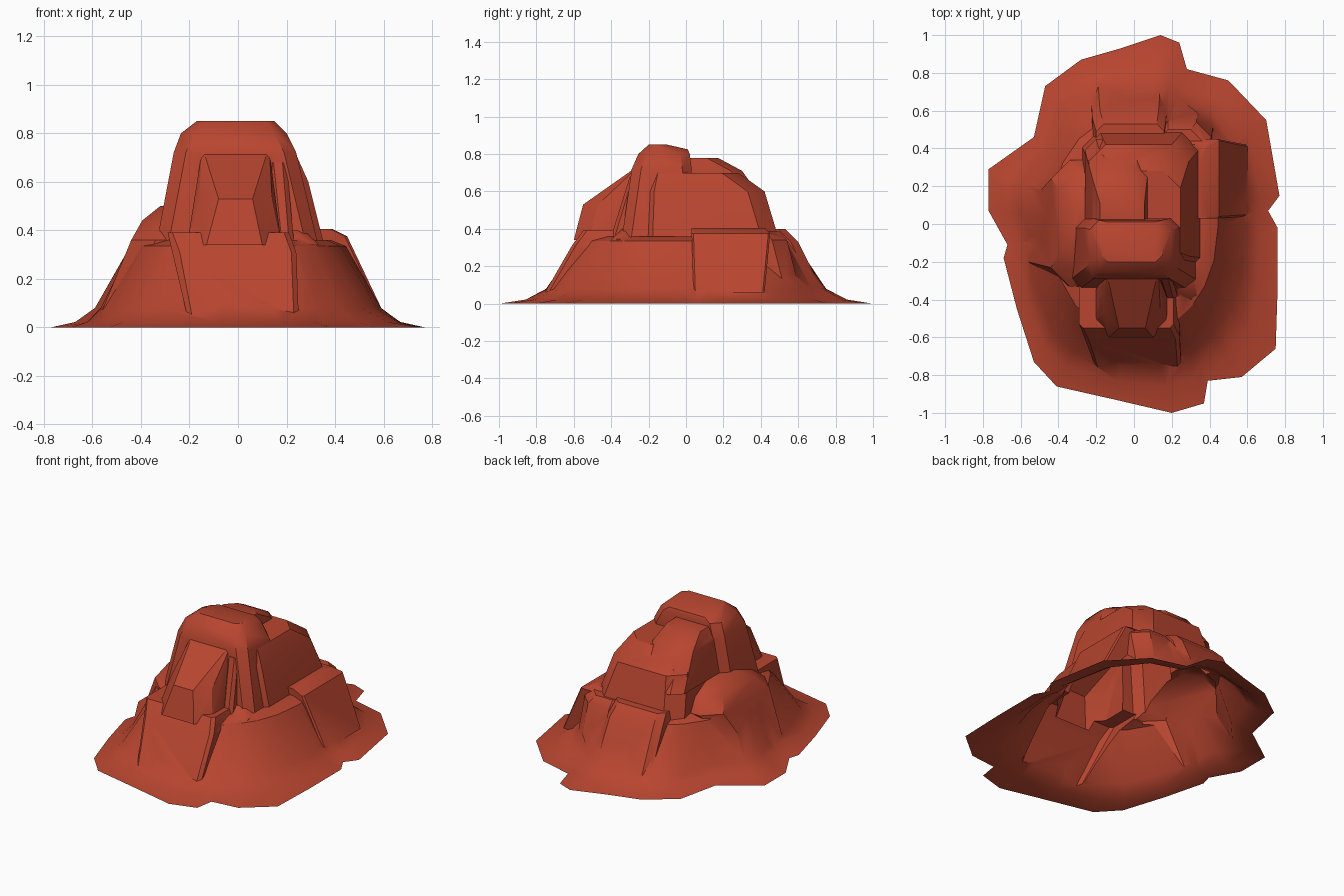
import bpy, bmesh, math
from mathutils import Vector

cube = bpy.data.objects.get("Cube")
if cube:
    bpy.data.objects.remove(cube, do_unlink=True)

clay = bpy.data.materials.new("red_clay")
clay.use_nodes = True
COLOUR = (0.48, 0.06, 0.029, 1)
clay.diffuse_color = COLOUR
clay.node_tree.nodes["Principled BSDF"].inputs["Base Color"].default_value = COLOUR


def make_object(name, bm):
    bmesh.ops.recalc_face_normals(bm, faces=bm.faces)
    mesh = bpy.data.meshes.new(name)
    bm.to_mesh(mesh)
    bm.free()
    obj = bpy.data.objects.new(name, mesh)
    bpy.context.collection.objects.link(obj)
    mesh.materials.append(clay)
    return obj


def rounded_oval(direction, half_width, half_depth, power):
    """Point on a rounded rectangle, kept inside the ragged outline."""
    across = abs(direction.x / half_width) ** power
    along = abs(direction.y / half_depth) ** power
    return direction * min((across + along) ** (-1 / power), 0.82)


def loft(name, levels):
    """Closed solid through rings of equal point count."""
    bm = bmesh.new()
    rings = [[bm.verts.new((p.x, p.y, z)) for p in ring] for z, ring in levels]
    count = len(rings[0])
    for low, high in zip(rings, rings[1:]):
        for i in range(count):
            j = (i + 1) % count
            bm.faces.new((low[i], low[j], high[j], high[i]))
    caps = [bm.faces.new(rings[0]), bm.faces.new(rings[-1])]
    bmesh.ops.triangulate(bm, faces=caps)
    return make_object(name, bm)


# Ragged foot and the sloping base above it
outline = [Vector(p) for p in (
    (.14, 1), (-.07, .93), (-.28, .87), (-.47, .73), (-.53, .46), (-.77, .29),
    (-.77, .07), (-.67, -.11), (-.69, -.18), (-.62, -.45), (-.53, -.73),
    (-.41, -.86), (-.1, -.93), (.2, -1), (.37, -.95), (.39, -.83),
    (.57, -.81), (.75, -.66), (.76, -.35), (.76, -.02), (.71, .07),
    (.77, .15), (.7, .55), (.5, .76), (.28, .82), (.24, .96))]
foot = [rounded_oval(p, .59, .75, 2.4) for p in outline]
lip = [inner.lerp(outer, .45) for inner, outer in zip(foot, outline)]
shelf = [rounded_oval(p, .445, .58, 2.1) for p in outline]
crown = [p * .86 for p in shelf]
mountain = loft("mountain", [(0, outline), (.022, lip), (.08, foot),
                             (.335, shelf), (.36, crown)])
bpy.context.view_layer.objects.active = mountain
mountain.select_set(True)


def add_rock(name, chamfer, *levels):
    """Fuse a convex rock; a level is height, left, right, front, back."""
    bm = bmesh.new()
    for z, left, right, front, back in levels:
        cut = min(chamfer, (back - front) / 3, (right - left) / 3)
        for x, inward in ((left, cut), (right, -cut)):
            for y, along in ((front, cut), (back, -cut)):
                bm.verts.new((x + inward, y, z))
                bm.verts.new((x, y + along, z))
    bmesh.ops.remove_doubles(bm, verts=bm.verts, dist=.0001)
    bmesh.ops.convex_hull(bm, input=bm.verts)
    inside = [v for v in bm.verts if not v.link_faces]
    bmesh.ops.delete(bm, geom=inside, context='VERTS')
    rock = make_object(name, bm)
    union = mountain.modifiers.new(name, 'BOOLEAN')
    union.operation = 'UNION'
    union.solver = 'EXACT'
    union.object = rock
    bpy.ops.object.modifier_apply(modifier=union.name)
    bpy.data.objects.remove(rock, do_unlink=True)


# Lower ledges and buttresses
add_rock("front_buttress", .02, (.05, -.21, .25, -.76, -.2), (.31, -.26, .24, -.61, -.2),
         (.39, -.29, .21, -.55, -.25))
add_rock("left_shoulder", .1, (.07, -.56, -.1, -.3, .2), (.36, -.44, -.1, -.33, .34),
         (.44, -.395, -.1, -.25, .28), (.5, -.32, -.1, -.12, .15))
add_rock("right_shoulder", .01, (.06, .2, .6, .04, .42), (.375, .2, .45, .03, .45),
         (.405, .2, .39, .03, .42))
add_rock("back_right_shoulder", .08, (.07, .1, .42, .25, .61), (.34, .1, .41, .25, .54),
         (.385, .1, .38, .25, .5))
add_rock("back_buttress", .04, (.05, -.23, .18, .2, .74), (.33, -.22, .17, .2, .6),
         (.4, -.2, .16, .2, .53))
add_rock("corner_rock", .03, (.3, .15, .34, -.43, -.24), (.345, .15, .33, -.4, -.24),
         (.4, .15, .27, -.34, -.22))

# Main tower with its sloping front
add_rock("tower", .05, (.3, -.345, .34, -.35, .03), (.72, -.265, .24, -.29, .03),
         (.8, -.235, .2, -.255, .02), (.85, -.17, .15, -.2, -.1), (.825, -.18, .15, -.1, .01))
add_rock("nose", .08, (.34, -.21, .18, -.6, -.28), (.53, -.16, .14, -.55, -.28),
         (.72, -.15, .13, -.28, -.25))
add_rock("front_pillar", .02, (.36, .16, .23, -.4, -.25), (.68, .13, .2, -.3, -.25))

# Rear body and the raised hump on it
add_rock("back_body", .09, (.3, -.28, .365, -.27, .51), (.6, -.24, .29, -.26, .42),
         (.7, -.18, .245, -.24, .28))
add_rock("back_hump", .06, (.5, -.26, .1, -.05, .45), (.71, -.22, .07, -.05, .3),
         (.78, -.18, .055, -.05, .17))

# Open the hollow underside
bm = bmesh.new()
bm.from_mesh(mountain.data)
under = [f for f in bm.faces if all(v.co.z < .001 for v in f.verts)]
bmesh.ops.delete(bm, geom=under, context='FACES')
bm.to_mesh(mountain.data)
bm.free()
bpy.ops.object.shade_smooth_by_angle(angle=math.radians(32))
